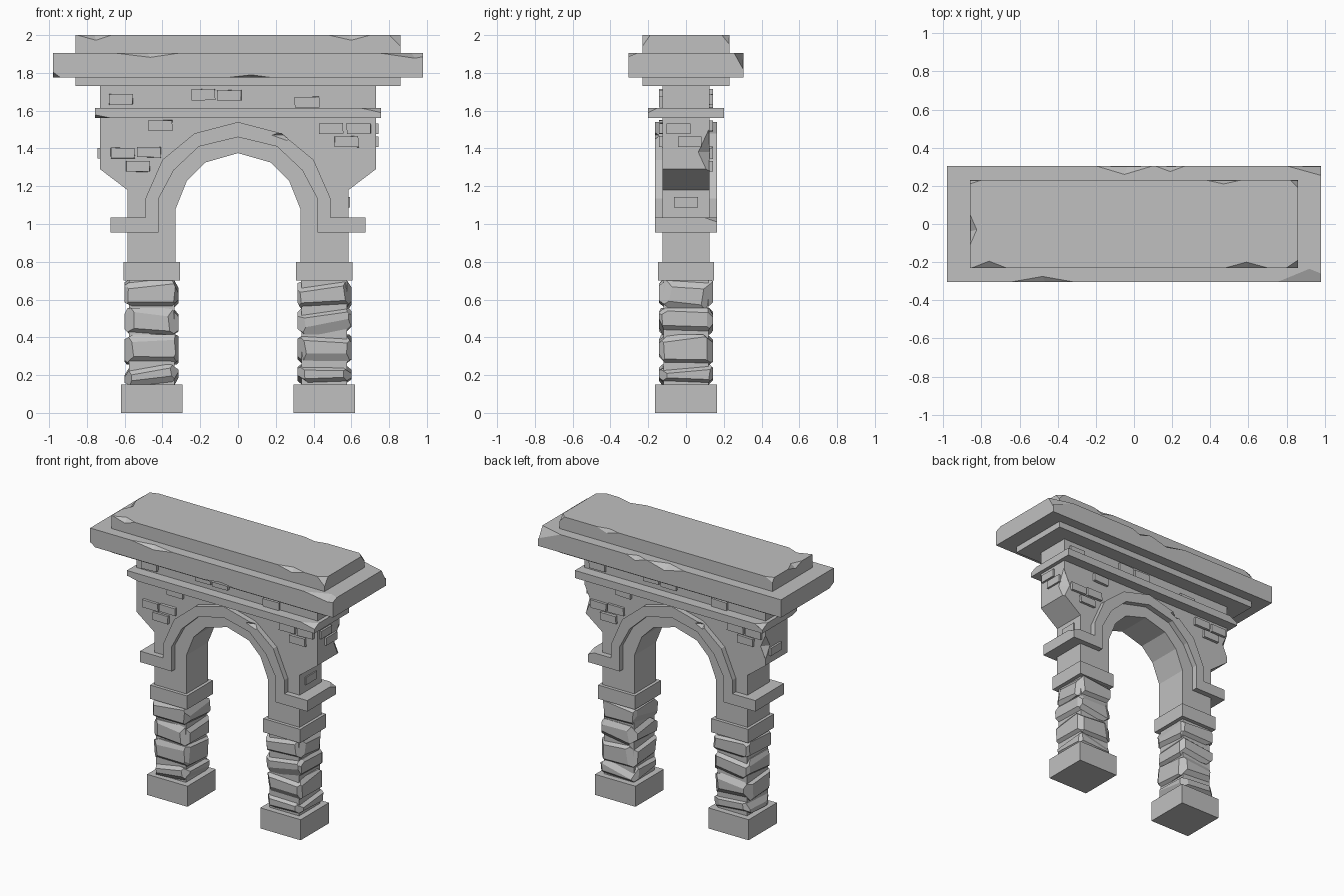
import bpy, bmesh, random
from mathutils import Vector, Matrix

random.seed(7)
if "Cube" in bpy.data.objects:
    bpy.data.objects.remove(bpy.data.objects["Cube"])

stone = bpy.data.materials.new("grey_stone")
stone.use_nodes = True
GREY = (0.53, 0.53, 0.53, 1)
stone.diffuse_color = GREY
stone.node_tree.nodes["Principled BSDF"].inputs["Base Color"].default_value = GREY


def finish(bm, name):
    bmesh.ops.recalc_face_normals(bm, faces=bm.faces)
    mesh = bpy.data.meshes.new(name)
    bm.to_mesh(mesh)
    bm.free()
    mesh.materials.append(stone)
    obj = bpy.data.objects.new(name, mesh)
    bpy.context.collection.objects.link(obj)
    return obj


def box_mesh(center, half):
    bm = bmesh.new()
    m = Matrix.Translation(center) @ Matrix.Diagonal((*[2 * h for h in half], 1))
    bmesh.ops.create_cube(bm, size=1, matrix=m)
    return bm


def slab(name, hx, hy, z0, z1, x=0):
    return finish(box_mesh((x, 0, (z0 + z1) / 2), (hx, hy, (z1 - z0) / 2)), name)


def prism(name, outline, hy):
    """Extrude an x-z outline through the depth of the arch."""
    bm = bmesh.new()
    face = bm.faces.new([bm.verts.new((x, -hy, z)) for x, z in outline])
    new = bmesh.ops.extrude_face_region(bm, geom=[face])["geom"]
    bmesh.ops.translate(bm, vec=(0, 2 * hy, 0),
                        verts=[v for v in new if isinstance(v, bmesh.types.BMVert)])
    return finish(bm, name)


def mirrored(half):
    """Complete a right-hand path, ending at x = 0, with its mirror image."""
    return half + [(-x, z) for x, z in reversed(half) if x]


def chip(obj, chips):
    """Break edges off with diamond shaped cutters: (centre, radii)."""
    bm = bmesh.new()
    for center, radii in chips:
        m = Matrix.Translation(center) @ Matrix.Diagonal((*radii, 1))
        ring = [bm.verts.new(m @ Vector(p)) for p in ((1, 0, 0), (0, 1, 0), (-1, 0, 0), (0, -1, 0))]
        for tip in (1, -1):
            v = bm.verts.new(m @ Vector((0.1, -0.1, tip)))
            for i in range(4):
                bm.faces.new((ring[i], ring[(i + 1) % 4], v))
    cutter = finish(bm, "chip_cutter")
    cutter.hide_render = True
    mod = obj.modifiers.new("chips", "BOOLEAN")
    mod.operation, mod.solver, mod.object = "DIFFERENCE", "EXACT", cutter
    bpy.context.view_layer.objects.active = obj
    bpy.ops.object.modifier_apply(modifier=mod.name)
    bpy.data.objects.remove(cutter)


def rough_stone(name, x, z0, z1):
    """Block whose edges are hewn off by uneven planes."""
    half = Vector((0.143, 0.143, (z1 - z0) / 2))
    center = Vector((x, 0, (z0 + z1) / 2))
    bm = box_mesh(center, half)
    edges = [(sx, sy, sz) for sx in (-1, 0, 1) for sy in (-1, 0, 1) for sz in (-1, 0, 1)
             if abs(sx) + abs(sy) + abs(sz) >= 2]
    for e in edges:
        corner = Vector([s * h for s, h in zip(e, half)])
        normal = Vector([s * random.uniform(0.5, 1.2) + random.uniform(-0.12, 0.12) for s in e]).normalized()
        depth = random.uniform(0.012, 0.032)
        cut = bmesh.ops.bisect_plane(bm, geom=bm.verts[:] + bm.edges[:] + bm.faces[:],
                                     plane_co=center + corner - normal * depth,
                                     plane_no=normal, clear_outer=True)
        rim = [g for g in cut["geom_cut"] if isinstance(g, bmesh.types.BMEdge)]
        if rim:
            bmesh.ops.holes_fill(bm, edges=rim)
    return finish(bm, name)


# Roof slabs
top = slab("top_slab", 0.86, 0.23, 1.905, 2.0)
chip(top, [((-0.76, -0.23, 2), (0.09, 0.035, 0.03)), ((0.59, -0.23, 2), (0.11, 0.03, 0.03)),
           ((0.47, 0.23, 2), (0.09, 0.02, 0.03)), ((-0.86, -0.03, 2), (0.035, 0.08, 0.03)),
           ((0.86, -0.23, 2), (0.06, 0.04, 0.07)), ((0.86, 0.23, 2), (0.04, 0.04, 0.05)),
           ((-0.86, 0.23, 2), (0.06, 0.02, 0.03))])
cornice = slab("cornice_slab", 0.98, 0.305, 1.775, 1.905)
chip(cornice, [((-0.48, -0.305, 1.905), (0.17, 0.03, 0.025)), ((0.06, -0.305, 1.775), (0.12, 0.05, 0.016)),
               ((0.92, -0.305, 1.905), (0.17, 0.07, 0.03)), ((-0.98, -0.305, 1.775), (0.04, 0.05, 0.03)),
               ((-0.05, 0.305, 1.905), (0.15, 0.045, 0.04)), ((0.19, 0.305, 1.905), (0.08, 0.03, 0.03)),
               ((0.98, 0.305, 1.905), (0.18, 0.05, 0.09))])
slab("under_slab", 0.86, 0.23, 1.73, 1.775)

# Arched wall
wall = prism("arched_wall",
             mirrored([(0.33, 0.72), (0.33, 1.08), (0.27, 1.23), (0.175, 1.325), (0, 1.375)])
             + [(-x, z) for x, z in ((0.585, 0.72), (0.585, 1.18), (0.73, 1.29), (0.73, 1.74))]
             + [(0.73, 1.74), (0.73, 1.29), (0.585, 1.18), (0.585, 0.72)], 0.125)
chip(wall, [((0.73, 0.125, 1.38), (0.05, 0.06, 0.13)), ((-0.73, 0.125, 1.42), (0.04, 0.05, 0.09))])

# Raised moulding round the arch, with side ledges
outer = [(0.42, 0.955), (0.675, 0.955), (0.675, 1.035), (0.49, 1.035), (0.49, 1.135),
         (0.40, 1.34), (0.23, 1.48), (0, 1.54)]
inner = [(0.42, 1.135), (0.34, 1.285), (0.207, 1.41), (0, 1.46)]
trim = prism("arch_moulding", mirrored(outer) + list(reversed(mirrored(inner))), 0.165)
chip(trim, [((0.25, -0.165, 1.47), (0.07, 0.025, 0.03)), ((0.675, 0.165, 1.035), (0.05, 0.07, 0.025)),
            ((-0.25, 0.165, 1.47), (0.06, 0.025, 0.03))])

# String course
band = slab("string_course", 0.757, 0.2, 1.56, 1.615)
chip(band, [((0.757, -0.2, 1.615), (0.11, 0.05, 0.03)), ((-0.757, -0.2, 1.56), (0.09, 0.06, 0.018)),
            ((-0.757, 0.2, 1.615), (0.06, 0.06, 0.035))])

# Pillars
for side, sx in (("left", 1), ("right", -1)):
    x = 0.457 * sx
    slab(side + "_pillar_base", 0.163, 0.163, 0, 0.15, x)
    slab(side + "_pillar_capital", 0.149, 0.149, 0.70, 0.80, x)
    slab(side + "_pillar_core", 0.12, 0.12, 0.14, 0.72, x)
    levels = [0.15, 0.255, 0.415, 0.555, 0.70]
    for i, (z0, z1) in enumerate(zip(levels, levels[1:])):
        rough_stone(f"{side}_pillar_stone_{i + 1}", x, z0, z1)

# Raised bricks on the front, repeated turned round on the back
face_bricks = [(-0.62, 1.66), (-0.185, 1.685), (-0.045, 1.68), (0.365, 1.645), (-0.41, 1.52),
               (-0.61, 1.375), (-0.47, 1.38), (-0.53, 1.305), (0.495, 1.505), (0.64, 1.505), (0.575, 1.435)]
for i, (x, z) in enumerate(face_bricks):
    for side, s in (("front", 1), ("back", -1)):
        brick = box_mesh((0, 0, 0), (0.063, 0.016, 0.028))
        for v in brick.verts:
            v.co += Vector((random.uniform(-1, 1), 0, random.uniform(-1, 1))) * 0.003
        bmesh.ops.translate(brick, verts=brick.verts, vec=(x * s, -0.128 * s, z))
        finish(brick, f"{side}_brick_{i + 1}")

# Raised bricks on the ends
end_bricks = [(0.73, -0.04, 1.505), (0.73, 0.02, 1.435), (0.58, 0.0, 1.115), (-0.73, 0.02, 1.375)]
for i, center in enumerate(end_bricks):
    finish(box_mesh(center, (0.014, 0.063, 0.028)), f"end_brick_{i + 1}")
